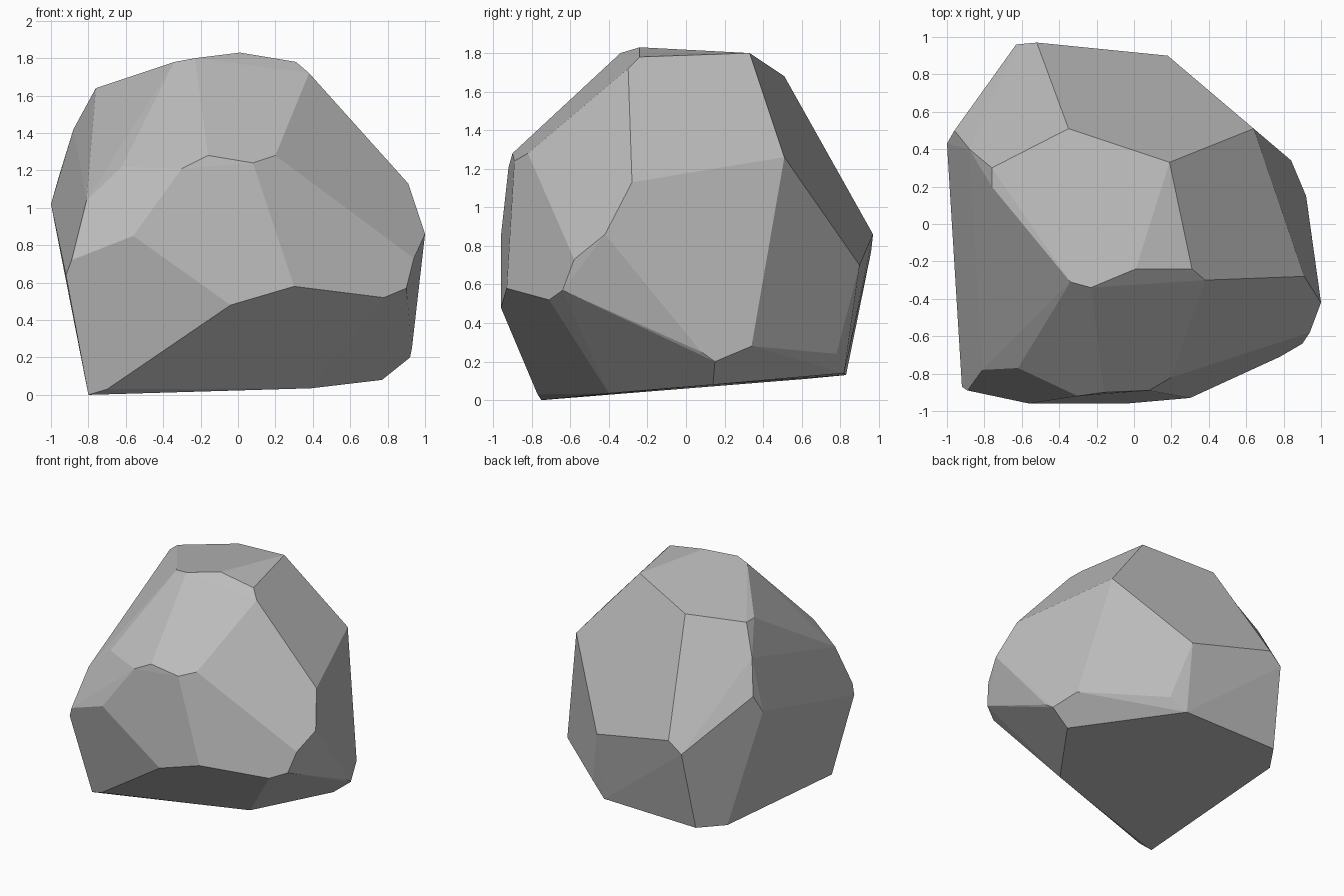
import bpy
import bmesh
from math import radians
from mathutils import Vector

# Remove only the default cube
default_cube = bpy.data.objects.get("Cube")
if default_cube:
    bpy.data.objects.remove(default_cube, do_unlink=True)

UNIT = 0.01  # corner positions are given in hundredths


def make_material(name, colour):
    material = bpy.data.materials.new(name)
    material.use_nodes = True
    material.diffuse_color = colour
    shader = next(n for n in material.node_tree.nodes if n.type == "BSDF_PRINCIPLED")
    shader.inputs["Base Color"].default_value = colour
    return material


def make_chiselled_stone(name, rings, material):
    """Wrap a taut faceted skin around stacked rings of corners."""
    bm = bmesh.new()
    for ring in rings:
        for corner in ring:
            bm.verts.new(Vector(corner) * UNIT)

    # Wrap the corners and drop anything left inside the skin
    hull = bmesh.ops.convex_hull(bm, input=bm.verts[:])
    spare = {g for g in hull["geom_interior"] + hull["geom_unused"]
             if isinstance(g, bmesh.types.BMVert)}
    if spare:
        bmesh.ops.delete(bm, geom=list(spare), context="VERTS")

    # Join nearly level triangles into broad flat facets
    bmesh.ops.dissolve_limit(bm, angle_limit=radians(4),
                             verts=bm.verts[:], edges=bm.edges[:])
    bmesh.ops.recalc_face_normals(bm, faces=bm.faces[:])
    for face in bm.faces:
        face.smooth = False

    mesh = bpy.data.meshes.new(name)
    bm.to_mesh(mesh)
    bm.free()
    mesh.materials.append(material)
    stone = bpy.data.objects.new(name, mesh)
    bpy.context.collection.objects.link(stone)
    return stone


# Slightly tilted underside
foot = [(-80, -75, 0), (-70, -77, 3), (39, -40, 3.5), (77, 14, 8),
        (17, 82, 14), (-67, 83, 13), (-81, 62, 11)]

# Undercut on the left and back
undercut = [(92, 15, 20), (93, 8, 25), (84, 34, 28), (30, 78, 24)]

# Widest band: front, left, back, then right
girdle = [(-4, -96, 48), (30, -93, 58), (78, -71, 52), (90, -64, 57),
          (94, -58, 73), (100, -42, 86), (18, 90, 70), (-52, 97, 86),
          (-63, 96, 77), (-100, 43, 102), (-96, 50, 116),
          (-92, -87, 64), (-89, -89, 72), (-56, -96, 85)]

# Sloping shoulders
shoulder = [(-81, -78, 104), (-62, -77, 122), (-30, -92, 121), (-16, -90, 128),
            (8, -89, 124), (20, -82, 128), (91, -28, 113), (64, 51, 126)]

# Flattened top
crown = [(-88, 40, 142), (-76, 20, 164), (-76, 30, 164), (-35, 51, 168),
         (19, 33, 180), (31, -24, 178), (38, -30, 172), (1, -24, 183),
         (-23, -34, 180), (-34, -31, 178)]

stone_grey = make_material("stone grey", (0.5, 0.5, 0.5, 1.0))
make_chiselled_stone("boulder", [foot, undercut, girdle, shoulder, crown], stone_grey)
